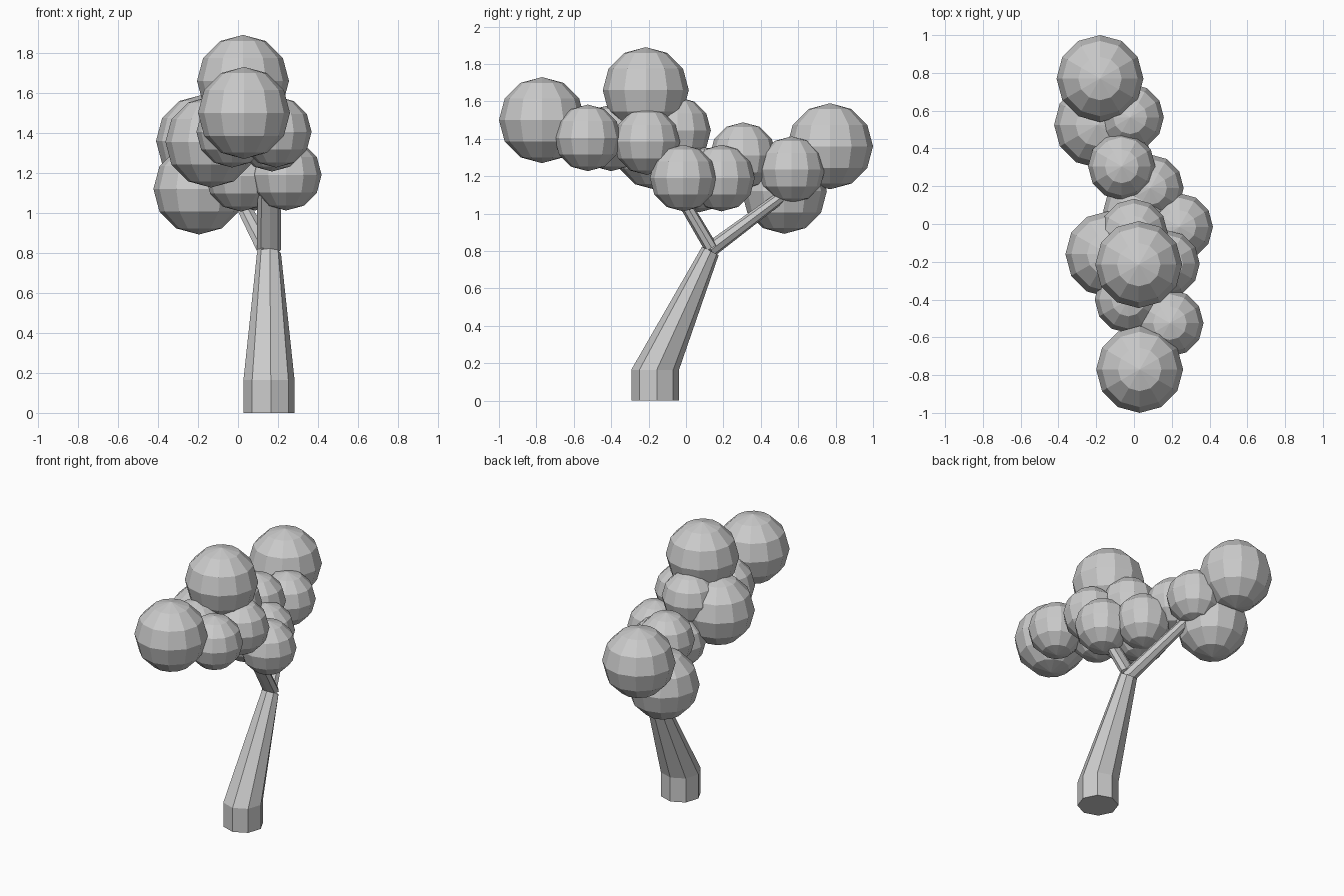
import bpy, bmesh, math
from mathutils import Vector

if "Cube" in bpy.data.objects:
    bpy.data.objects.remove(bpy.data.objects["Cube"])

SIDES = 8
TWIST = math.radians(4)


def tube(name, rings):
    """Faceted limb; each ring is (centre, direction, half width in x, half depth)."""
    bm = bmesh.new()
    loops = []
    for centre, direction, width, depth in rings:
        n = Vector(direction).normalized()
        u = (Vector((1, 0, 0)) - n * n.x).normalized()
        v = n.cross(u)
        loop = []
        for i in range(SIDES):
            a = TWIST + 2 * math.pi * i / SIDES
            loop.append(bm.verts.new(Vector(centre) + u * width * math.cos(a) + v * depth * math.sin(a)))
        loops.append(loop)
    for low, high in zip(loops, loops[1:]):
        for i in range(SIDES):
            j = (i + 1) % SIDES
            bm.faces.new((low[i], low[j], high[j], high[i]))
    bm.faces.new(loops[0][::-1])
    bm.faces.new(loops[-1])
    mesh = bpy.data.meshes.new(name)
    bm.to_mesh(mesh)
    bm.free()
    obj = bpy.data.objects.new(name, mesh)
    bpy.context.collection.objects.link(obj)
    return obj


# Leaning trunk with a straight foot
tube("trunk", [
    ((0.155, -0.165, 0), (0, 0, 1), 0.128, 0.128),
    ((0.155, -0.165, 0.165), (0, 0, 1), 0.128, 0.128),
    ((0.155, 0.13, 0.80), (0, 0.45, 0.9), 0.06, 0.05),
])

# Two branches forking from the trunk top
front_dir = (0, -0.5, 0.85)
tube("front_branch", [
    ((0.155, 0.135, 0.815), front_dir, 0.06, 0.036),
    ((0.155, -0.08, 1.18), front_dir, 0.058, 0.032),
])
back_dir = (-0.17, 0.43, 0.31)
tube("back_branch", [
    ((0.15, 0.12, 0.80), back_dir, 0.05, 0.042),
    ((-0.02, 0.55, 1.12), back_dir, 0.034, 0.03),
])

# Foliage balls: x, y, z, radius
BALLS = [
    (0.03, -0.77, 1.50, 0.23), (0.025, -0.215, 1.66, 0.23),
    (-0.18, 0.77, 1.36, 0.23), (-0.195, 0.525, 1.12, 0.228),
    (-0.135, -0.16, 1.355, 0.228),
    (0.19, -0.525, 1.405, 0.178), (0.17, -0.21, 1.385, 0.178),
    (0.24, -0.015, 1.19, 0.178), (0.085, 0.19, 1.19, 0.178),
    (-0.065, 0.305, 1.31, 0.178), (-0.02, 0.565, 1.235, 0.178),
    (0.0, -0.045, 1.445, 0.178), (-0.03, -0.40, 1.405, 0.178),
    (0.015, 0.07, 1.185, 0.178),
]
for k, (x, y, z, r) in enumerate(BALLS):
    bpy.ops.mesh.primitive_uv_sphere_add(segments=12, ring_count=6, radius=r, location=(x, y, z))
    bpy.context.object.name = f"foliage_{k + 1}"
